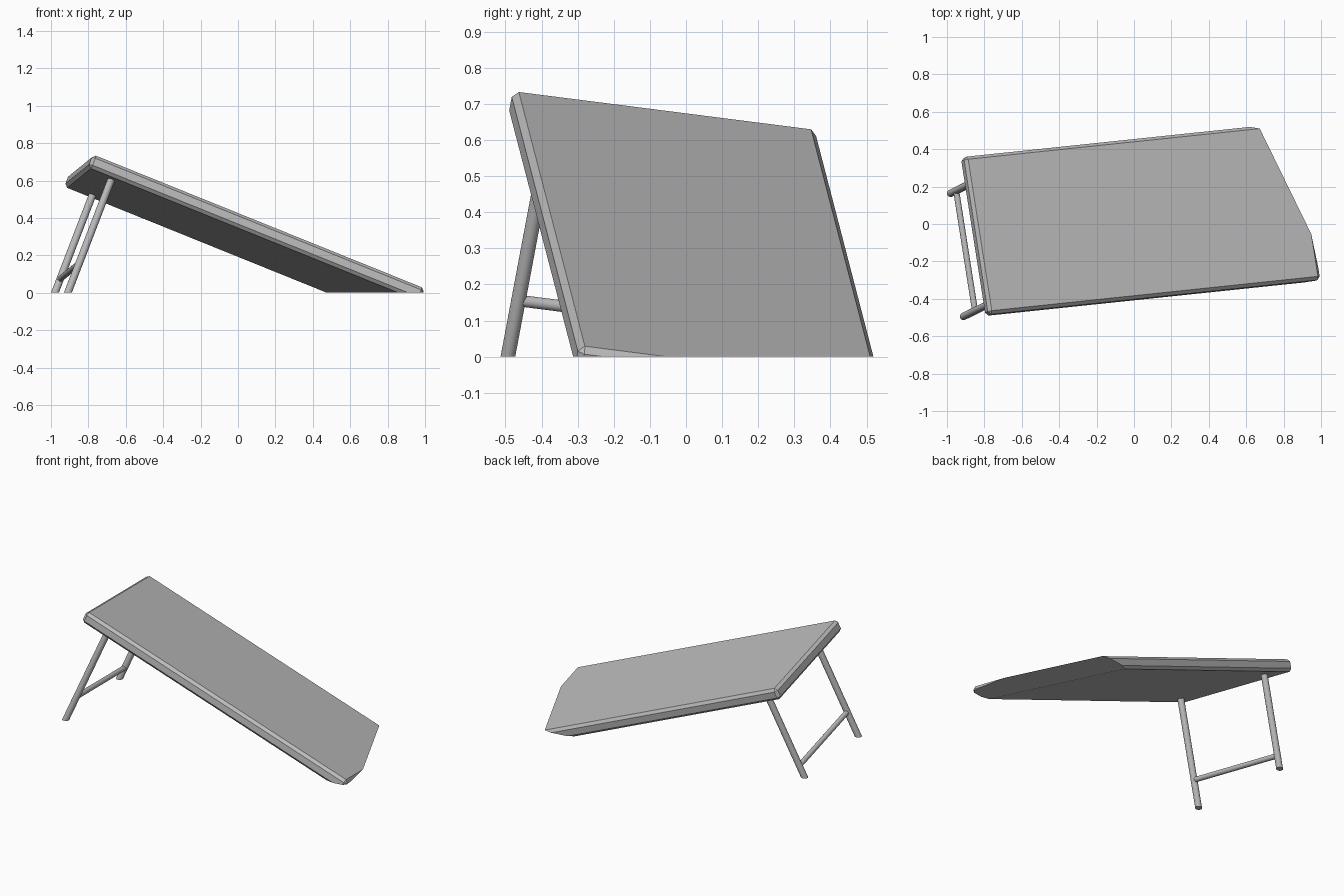
import bpy
import bmesh
from mathutils import Matrix, Vector

cube = bpy.data.objects.get("Cube")
if cube:
    bpy.data.objects.remove(cube, do_unlink=True)

# One plain grey for the whole table
grey = bpy.data.materials.new("plain grey")
grey.use_nodes = True
grey.diffuse_color = (0.5, 0.5, 0.5, 1)
grey.node_tree.nodes["Principled BSDF"].inputs["Base Color"].default_value = (0.5, 0.5, 0.5, 1)

# Tilted frame of the table top: along its length, across its width, and outward
corner = Vector((-0.76, -0.463, 0.733))
along = Vector((0.983, -0.28, 0.029)) - corner
across = Vector((-0.88, 0.347, 0.627)) - corner
length, width = along.length, across.length
u = along.normalized()
n = u.cross(across).normalized()
v = n.cross(u)
frame = Matrix((u, v, n)).transposed().to_4x4()
frame.translation = corner

THICK, CHAMFER = 0.075, 0.017


def finish(bm, name, smooth=False):
    """Tilt the part, trim it flat at the floor and add it to the scene."""
    bm.transform(frame)
    cut = bmesh.ops.bisect_plane(bm, geom=bm.verts[:] + bm.edges[:] + bm.faces[:],
                                 plane_co=(0, 0, 0), plane_no=(0, 0, 1), clear_inner=True)
    rim = [g for g in cut["geom_cut"] if isinstance(g, bmesh.types.BMEdge)]
    if rim:
        bmesh.ops.holes_fill(bm, edges=rim, sides=0)
    bmesh.ops.recalc_face_normals(bm, faces=bm.faces[:])
    mesh = bpy.data.meshes.new(name)
    bm.to_mesh(mesh)
    bm.free()
    mesh.materials.append(grey)
    obj = bpy.data.objects.new(name, mesh)
    bpy.context.collection.objects.link(obj)
    if smooth:
        bpy.ops.object.select_all(action="DESELECT")
        obj.select_set(True)
        bpy.context.view_layer.objects.active = obj
        bpy.ops.object.shade_smooth_by_angle()
    return obj


def rod(name, start, end, radius):
    """Round bar between two points of the tilted frame."""
    start, end = Vector(start), Vector(end)
    axis = end - start
    place = Matrix.Translation((start + end) / 2) @ axis.to_track_quat("Z", "Y").to_matrix().to_4x4()
    bm = bmesh.new()
    bmesh.ops.create_cone(bm, cap_ends=True, segments=32, radius1=radius, radius2=radius,
                          depth=axis.length, matrix=place)
    return finish(bm, name, smooth=True)


# Table top: chamfered slab sunk into the floor at its far corner
bm = bmesh.new()
size = (length + 2 * CHAMFER, width + 2 * CHAMFER, THICK)
bmesh.ops.create_cube(bm, size=1, matrix=Matrix.Translation((length / 2, width / 2, -THICK / 2))
                      @ Matrix.Diagonal((*size, 1)))
bmesh.ops.bevel(bm, geom=bm.edges[:], offset=CHAMFER, segments=1, affect="EDGES")
finish(bm, "table_top")

# Pair of legs and the bar joining them
inset, leg_x = 0.085, 0.132
for name, y in (("front_leg", inset), ("back_leg", width - inset)):
    rod(name, (leg_x, y, -1), (leg_x, y, -THICK + 0.01), 0.02)
rod("cross_bar", (leg_x, inset, -0.563), (leg_x, width - inset, -0.563), 0.016)
